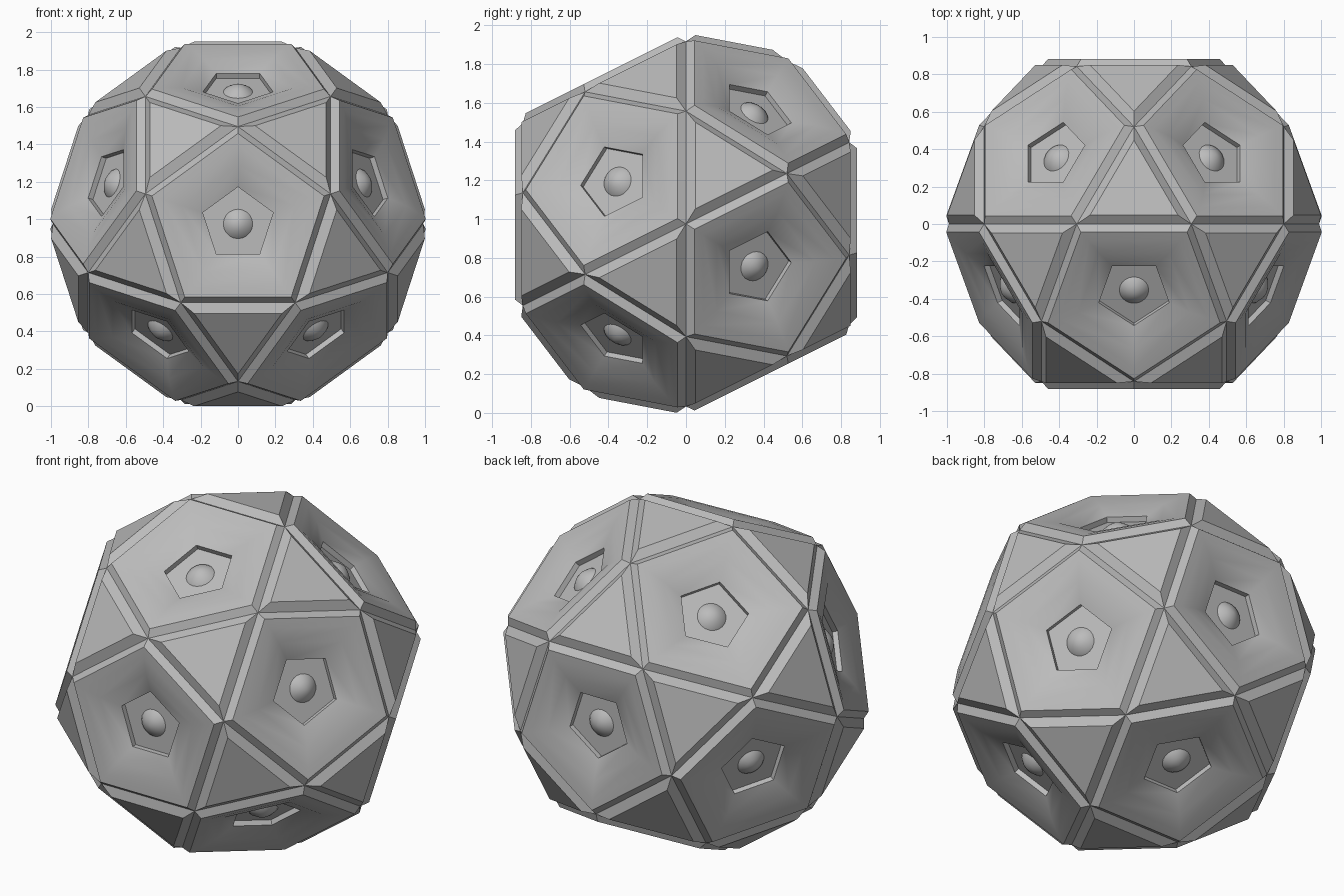
import bpy, bmesh, math
from mathutils import Vector

if "Cube" in bpy.data.objects:
    bpy.data.objects.remove(bpy.data.objects["Cube"])

grey = bpy.data.materials.new("plain_grey")
grey.diffuse_color = (0.5, 0.5, 0.5, 1)
grey.use_nodes = True
grey.node_tree.nodes["Principled BSDF"].inputs["Base Color"].default_value = grey.diffuse_color
CENTRE_Z = 0.975


def finish(bm, name, angle):
    bmesh.ops.recalc_face_normals(bm, faces=bm.faces)
    mesh = bpy.data.meshes.new(name)
    bm.to_mesh(mesh)
    bm.free()
    mesh.materials.append(grey)
    ob = bpy.data.objects.new(name, mesh)
    ob.location.z = CENTRE_Z
    bpy.context.collection.objects.link(ob)
    bpy.ops.object.select_all(action='DESELECT')
    ob.select_set(True)
    bpy.context.view_layer.objects.active = ob
    bpy.ops.object.shade_smooth_by_angle(angle=math.radians(angle))


# Twelve pentagon axes: front and back poles plus two staggered rings
axes = [Vector((0, -1, 0)), Vector((0, 1, 0))]
for k in range(5):
    a = math.radians(90 + 72 * k)
    p = Vector((2 * math.cos(a), -1, 2 * math.sin(a))) / math.sqrt(5)
    axes += [p, -p]

# Thirty corners between neighbouring axes
corners = [(a + b).normalized() for i, a in enumerate(axes)
           for b in axes[:i] if a.dot(b) > 0.4]
cage = bmesh.new()
for c in corners:
    cage.verts.new(c)
bmesh.ops.convex_hull(cage, input=cage.verts[:])
bmesh.ops.dissolve_limit(cage, angle_limit=0.02, verts=cage.verts[:], edges=cage.edges[:])
cage.verts.index_update()

# Each plate: (height along its axis, scale of its outline)
PENTAGON = [(0.881, 0.92), (0.878, 0.80), (0.862, 0.60), (0.82, 0.376), (0.79, 0.376)]
TRIANGLE = [(0.966, 0.76)]

bm = bmesh.new()
base = [bm.verts.new(v.co * 0.99) for v in cage.verts]
for f in cage.faces:
    mid = f.calc_center_median()
    n = mid.normalized()
    prev = [base[v.index] for v in f.verts]
    for h, s in (PENTAGON if len(f.verts) == 5 else TRIANGLE):
        ring = [bm.verts.new(n * h + (v.co - mid) * s) for v in f.verts]
        for i in range(len(ring)):
            j = (i + 1) % len(ring)
            bm.faces.new((prev[i], prev[j], ring[j], ring[i]))
        prev = ring
    bm.faces.new(prev)
cage.free()
finish(bm, "faceted_ball_shell", 40)

# Shallow domed studs in the pentagon recesses
bm = bmesh.new()
for n in axes:
    q = n.to_track_quat('Z', 'Y')
    prev = None
    for r, h in ((0.083, 0.785), (0.07, 0.80), (0.04, 0.818)):
        ring = [bm.verts.new(q @ Vector((r * math.cos(t), r * math.sin(t), h)))
                for t in (math.tau * i / 20 for i in range(20))]
        if prev:
            for i in range(20):
                j = (i + 1) % 20
                bm.faces.new((prev[i], prev[j], ring[j], ring[i]))
        prev = ring
    tip = bm.verts.new(n * 0.832)
    for i in range(20):
        bm.faces.new((prev[i], prev[(i + 1) % 20], tip))
finish(bm, "recess_studs", 60)
